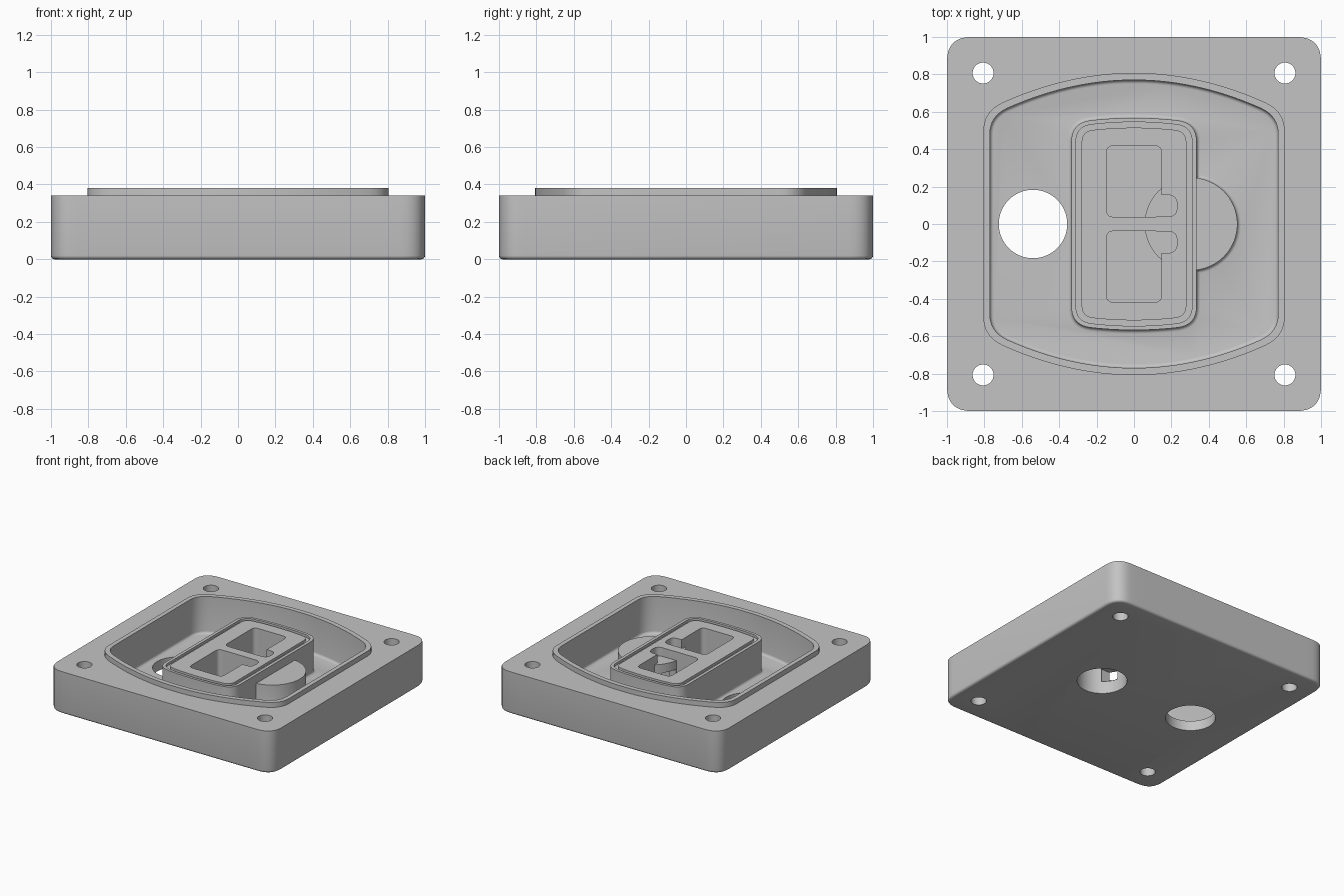
import bpy, bmesh, math

if "Cube" in bpy.data.objects:
    bpy.data.objects.remove(bpy.data.objects["Cube"])

grey = bpy.data.materials.new("plain_grey")
grey.use_nodes = True
grey.diffuse_color = (0.55, 0.55, 0.55, 1)
grey.node_tree.nodes["Principled BSDF"].inputs["Base Color"].default_value = (0.55, 0.55, 0.55, 1)


def bowed(hx, mid, corner, r, cx=0, cy=0, steps=8):
    """Rounded rectangle whose two long ends bow outward from corner to mid."""
    def end_y(x):
        return mid - (mid - corner) * (x / hx) ** 2
    quarter = []
    for i in range(steps + 1):
        t = i / steps
        a, b, c = (1 - t) ** 2, 2 * t * (1 - t), t * t
        quarter.append((a * hx + b * hx + c * (hx - r),
                        a * (corner - r) + b * corner + c * end_y(hx - r)))
    for i in range(1, 12):
        x = (hx - r) * (1 - i / 12)
        quarter.append((x, end_y(x)))
    half = quarter + [(-x, y) for x, y in reversed(quarter)]
    full = half + [(x, -y) for x, y in reversed(half)]
    return [(cx + x, cy + y) for x, y in full]


def circle(cx, cy, r, n=64):
    return [(cx + r * math.cos(math.tau * i / n), cy + r * math.sin(math.tau * i / n))
            for i in range(n)]


def prism(name, outline, z0, z1):
    bm = bmesh.new()
    bottom = bm.faces.new([bm.verts.new((x, y, z0)) for x, y in outline])
    top = bmesh.ops.extrude_face_region(bm, geom=[bottom])["geom"]
    bmesh.ops.translate(bm, vec=(0, 0, z1 - z0),
                        verts=[v for v in top if isinstance(v, bmesh.types.BMVert)])
    bmesh.ops.recalc_face_normals(bm, faces=bm.faces)
    mesh = bpy.data.meshes.new(name)
    bm.to_mesh(mesh)
    bm.free()
    mesh.materials.append(grey)
    ob = bpy.data.objects.new(name, mesh)
    bpy.context.collection.objects.link(ob)
    return ob


def combine(ob, tool, op="DIFFERENCE"):
    mod = ob.modifiers.new("combine", "BOOLEAN")
    mod.object, mod.operation, mod.solver = tool, op, "EXACT"
    bpy.context.view_layer.objects.active = ob
    bpy.ops.object.modifier_apply(modifier=mod.name)
    bpy.data.objects.remove(tool)


def round_base(ob, z, width):
    """Round every sharp edge lying at height z."""
    bm = bmesh.new()
    bm.from_mesh(ob.data)
    edges = [e for e in bm.edges
             if all(abs(v.co.z - z) < 1e-4 for v in e.verts)
             and len(e.link_faces) == 2 and e.calc_face_angle() > 1]
    bmesh.ops.bevel(bm, geom=edges, offset=width, segments=4, profile=0.5,
                    affect="EDGES", clamp_overlap=True)
    bm.to_mesh(ob.data)
    bm.free()


FLOOR, DECK, RIM, ISLAND, BOSS = 0.08, 0.34, 0.38, 0.35, 0.28
boss_x, boss_r = 0.305, 0.248

# Base plate with raised rim
body = prism("housing", bowed(1, 1, 1, 0.13), 0, DECK)
round_base(body, 0, 0.02)
combine(body, prism("rim", bowed(0.805, 0.808, 0.60, 0.1), 0.2, RIM), "UNION")

# Basin around the island and the round boss, filleted at its floor
basin = prism("basin", bowed(0.77, 0.77, 0.575, 0.09), FLOOR, 0.5)
combine(basin, prism("island", bowed(0.335, 0.567, 0.54, 0.1), 0, ISLAND))
combine(basin, prism("boss", circle(boss_x, 0, boss_r), 0, BOSS))
round_base(basin, FLOOR, 0.025)
combine(body, basin)

# Seal groove on the island
groove = prism("groove", bowed(0.31, 0.545, 0.52, 0.08), ISLAND - 0.02, 0.5)
combine(groove, prism("groove_core", bowed(0.28, 0.515, 0.495, 0.06), 0, 0.6))
combine(body, groove)

# Twin chambers, each with a side notch over the boss
for side in (1, -1):
    chamber = prism("chamber", bowed(0.148, 0.19, 0.19, 0.04, 0, side * 0.228), FLOOR, 0.5)
    combine(chamber, prism("boss_stub", circle(boss_x, 0, boss_r), 0, BOSS))
    combine(body, chamber)
    combine(body, prism("notch", bowed(0.09, 0.058, 0.058, 0.05, 0.14, side * 0.097),
                        BOSS, 0.5))

# Blind port under the boss, with a window into each chamber
combine(body, prism("port", circle(boss_x, 0, 0.183), -0.1, 0.22))
for side in (1, -1):
    combine(body, prism("window", bowed(0.09, 0.056, 0.056, 0.01, 0.1, side * 0.095),
                        0.1, 0.21))

# Through port and corner bolt holes
combine(body, prism("through_port", circle(-0.54, 0, 0.183), -0.1, 0.5))
for x in (-0.807, 0.807):
    for y in (-0.807, 0.807):
        combine(body, prism("bolt_hole", circle(x, y, 0.056, 40), -0.1, 0.5))

bpy.ops.object.select_all(action="DESELECT")
body.select_set(True)
bpy.context.view_layer.objects.active = body
bpy.ops.object.shade_smooth_by_angle(angle=math.radians(32))
